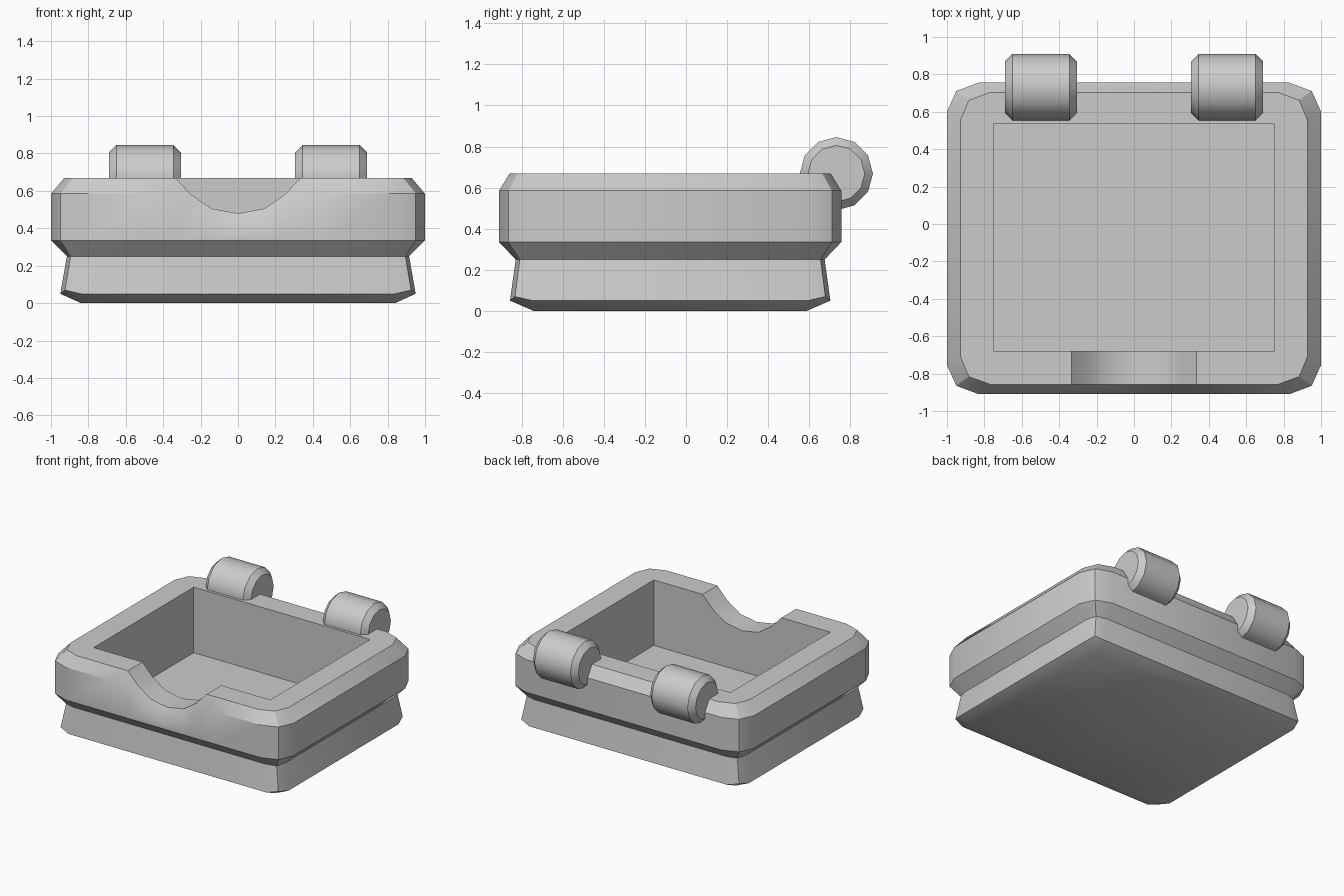
import bpy, bmesh, math

if "Cube" in bpy.data.objects:
    bpy.data.objects.remove(bpy.data.objects["Cube"])

grey = bpy.data.materials.new("light grey")
grey.diffuse_color = (0.6, 0.6, 0.6, 1)
grey.use_nodes = True
grey.node_tree.nodes["Principled BSDF"].inputs["Base Color"].default_value = grey.diffuse_color


def loft(name, rings):
    """Skin a list of equal-length closed rings and cap both ends."""
    bm = bmesh.new()
    loops = [[bm.verts.new(p) for p in ring] for ring in rings]
    n = len(loops[0])
    for a, b in zip(loops, loops[1:]):
        for i in range(n):
            j = (i + 1) % n
            bm.faces.new((a[i], a[j], b[j], b[i]))
    bm.faces.new(loops[0][::-1])
    bm.faces.new(loops[-1])
    bmesh.ops.remove_doubles(bm, verts=bm.verts[:], dist=1e-5)
    bmesh.ops.recalc_face_normals(bm, faces=bm.faces[:])
    mesh = bpy.data.meshes.new(name)
    bm.to_mesh(mesh)
    bm.free()
    mesh.materials.append(grey)
    obj = bpy.data.objects.new(name, mesh)
    bpy.context.collection.objects.link(obj)
    bpy.ops.object.select_all(action='DESELECT')
    obj.select_set(True)
    bpy.context.view_layer.objects.active = obj
    bpy.ops.object.shade_smooth_by_angle(angle=math.radians(31))
    return obj


# Thumb notch curves (x, z) at the rim and at the outer chamfer line
NOTCH = [(0.335, 0.67), (0.25, 0.58), (0.14, 0.505), (0, 0.48)]
NOTCH_OUTER = [(0.45, 0.585), (0.31, 0.475), (0.17, 0.41), (0, 0.39)]


def ring(z, hx, hy, cx=0, cy=0, mx=0, my=0, front=NOTCH, dip=False, mid_z=0, yc=-0.077):
    """Rectangle with two-step corners and extra points on the front edge."""
    corner = [(hx - cx, hy, z), (hx - mx, hy - my, z + mid_z), (hx, hy - cy, z)]
    pts = [(-x, yc - y, h) for x, y, h in corner[::-1]]
    full = [(-x, h) for x, h in front] + front[-2::-1]
    pts += [(x, yc - hy, h if dip else z) for x, h in full]
    pts += [(x, yc - y, h) for x, y, h in corner]
    pts += [(x, yc + y, h) for x, y, h in corner[::-1]]
    pts += [(-x, yc + y, h) for x, y, h in corner]
    return pts


# Box bottom: flared foot, groove, thick lip, rim and hollow
loft("box_body", [
    ring(0.0, 0.84, 0.665),
    ring(0.05, 0.95, 0.78, 0.11, 0.11, 0.025, 0.025, mid_z=0.02),
    ring(0.25, 0.915, 0.752, 0.10, 0.10, 0.02, 0.02),
    ring(0.335, 1.0, 0.833, 0.17, 0.155, 0.05, 0.045, NOTCH_OUTER),
    ring(0.585, 1.0, 0.833, 0.17, 0.155, 0.05, 0.045, NOTCH_OUTER, True),
    ring(0.67, 0.928, 0.781, 0.16, 0.15, 0.045, 0.042, NOTCH, True),
    ring(0.67, 0.75, 0.607, dip=True, yc=-0.073),
    ring(0.167, 0.75, 0.607, yc=-0.073),
])

# Hinge barrels: bevelled twelve-sided cylinders along x
BARREL = [(-0.192, 0.138), (-0.152, 0.178), (0.152, 0.178), (0.192, 0.138)]
for side, label in ((-1, "left"), (1, "right")):
    loft(label + "_hinge_barrel", [
        [(side * 0.498 + x,
          0.732 + r * math.cos(math.tau * k / 12),
          0.668 + r * math.sin(math.tau * k / 12)) for k in range(12)]
        for x, r in BARREL])
